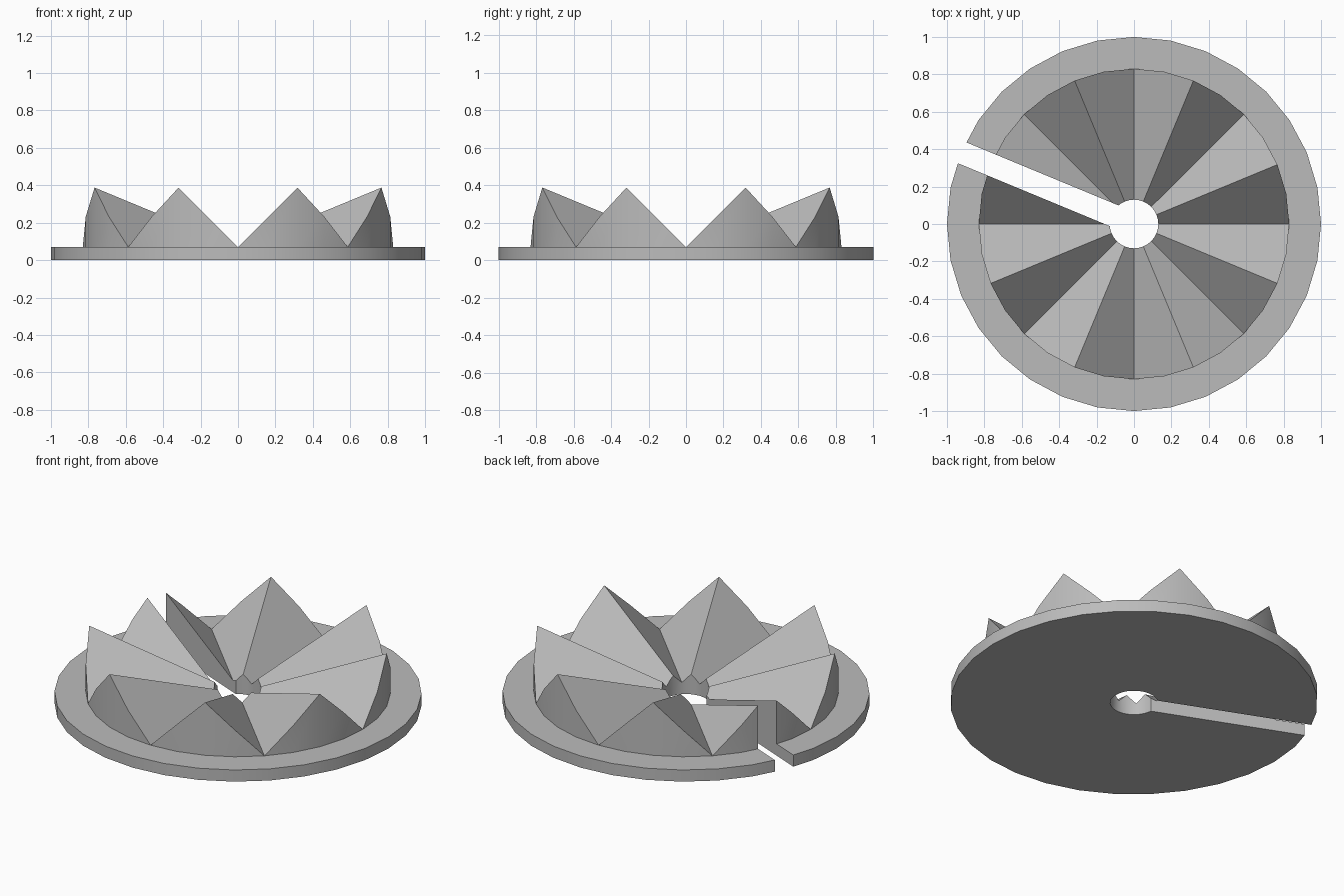
import bpy, bmesh, math
from mathutils import Matrix

cube = bpy.data.objects.get("Cube")
if cube:
    bpy.data.objects.remove(cube)

SEGMENTS, TEETH = 32, 8
RIM, CROWN, HOLE, PLATE = 1.0, 0.83, 0.13, 0.07
SLOT_ANGLE, SLOT_WIDTH = math.radians(157.5), 0.12

grey = bpy.data.materials.new("plain_grey")
grey.use_nodes = True
grey.diffuse_color = (0.5, 0.5, 0.5, 1)
grey.node_tree.nodes["Principled BSDF"].inputs["Base Color"].default_value = (0.5, 0.5, 0.5, 1)


def add_object(name, bm):
    bmesh.ops.recalc_face_normals(bm, faces=bm.faces)
    mesh = bpy.data.meshes.new(name)
    bm.to_mesh(mesh)
    bm.free()
    mesh.materials.append(grey)
    obj = bpy.data.objects.new(name, mesh)
    bpy.context.collection.objects.link(obj)
    return obj


def section(angle):
    """Radius and height pairs round the disc's cross-section."""
    pitch = math.tau / TEETH
    from_valley = abs(angle - pitch * round(angle / pitch))
    slope = math.sin(from_valley)  # 45 degree flanks meeting in the centre
    return [(HOLE, 0), (RIM, 0), (RIM, PLATE), (CROWN, PLATE),
            (CROWN, PLATE + CROWN * slope), (HOLE, PLATE + HOLE * slope)]


# Disc with radial teeth, made by sweeping the section round the axis
bm = bmesh.new()
rows = []
for i in range(SEGMENTS):
    a = math.tau * i / SEGMENTS
    rows.append([bm.verts.new((r * math.cos(a), r * math.sin(a), z)) for r, z in section(a)])
for i, row in enumerate(rows):
    after = rows[(i + 1) % SEGMENTS]
    for j in range(len(row)):
        k = (j + 1) % len(row)
        bm.faces.new((row[j], after[j], after[k], row[k]))
bmesh.ops.remove_doubles(bm, verts=bm.verts, dist=0.0001)
disc = add_object("toothed_disc", bm)

# Radial slot, cut from the hole out through the rim
bm = bmesh.new()
bmesh.ops.create_cube(bm, size=1, matrix=Matrix.Rotation(SLOT_ANGLE, 4, "Z")
                      @ Matrix.Translation((0.6, 0, 0.2))
                      @ Matrix.Diagonal((1.2, SLOT_WIDTH, 1, 1)))
cutter = add_object("slot_cutter", bm)
cutter.hide_render = True

cut = disc.modifiers.new("slot", "BOOLEAN")
cut.operation = "DIFFERENCE"
cut.solver = "EXACT"
cut.object = cutter
bpy.ops.object.select_all(action="DESELECT")
bpy.context.view_layer.objects.active = disc
disc.select_set(True)
bpy.ops.object.modifier_apply(modifier=cut.name)
bpy.data.objects.remove(cutter)
bpy.ops.object.shade_smooth_by_angle(angle=math.radians(25))
